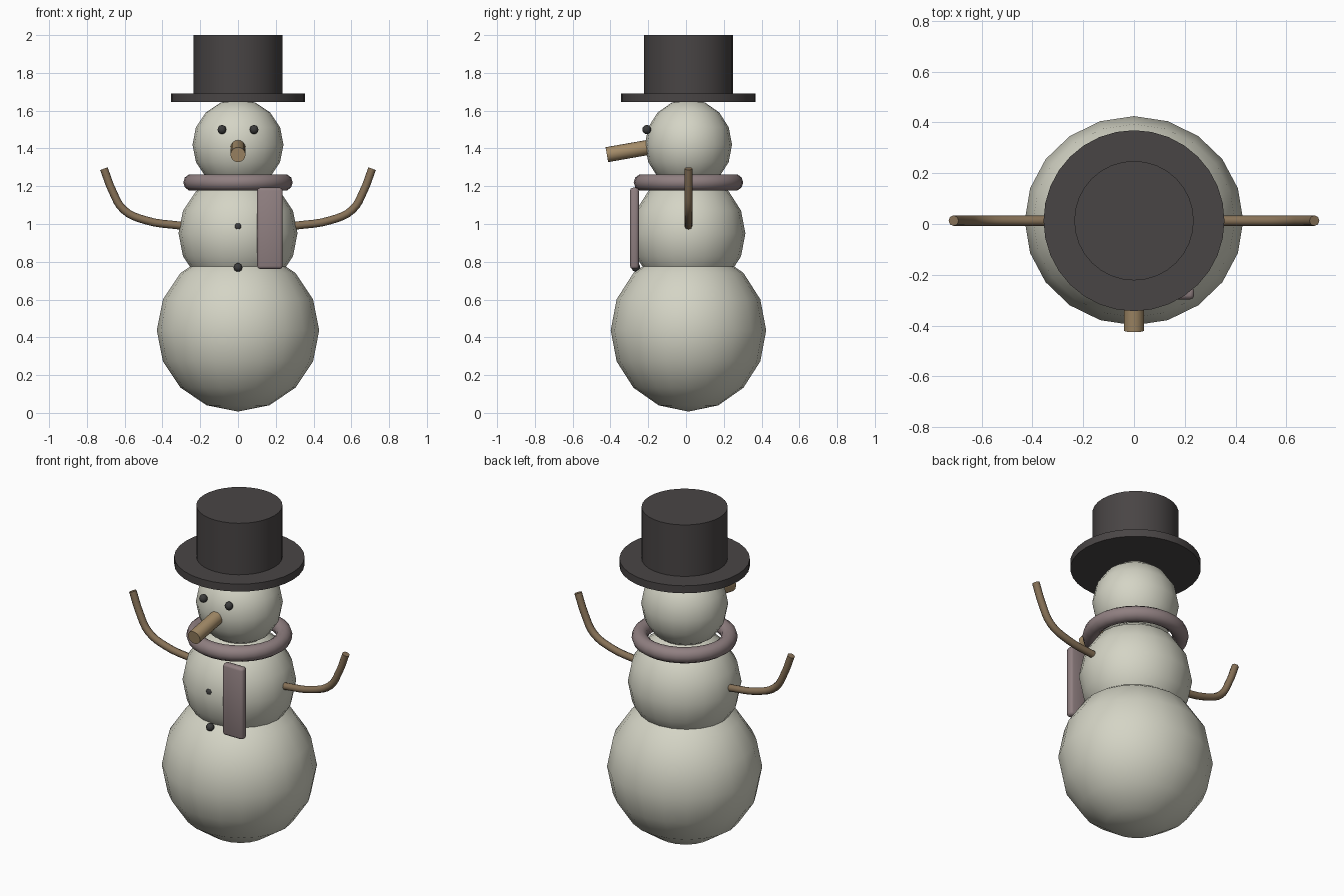
import bpy, bmesh, math
from mathutils import Matrix, Vector

if "Cube" in bpy.data.objects:
    bpy.data.objects.remove(bpy.data.objects["Cube"])

CY = 0.013  # the body axis sits slightly behind the origin


def material(name, rgb):
    m = bpy.data.materials.new(name)
    m.diffuse_color = (*rgb, 1)
    m.use_nodes = True
    m.node_tree.nodes["Principled BSDF"].inputs["Base Color"].default_value = m.diffuse_color
    return m


SNOW = material("snow", (0.66, 0.66, 0.56))
HAT = material("hat_black", (0.066, 0.059, 0.059))
WOOD = material("twig_brown", (0.24, 0.165, 0.095))
CARROT = material("nose_tan", (0.37, 0.26, 0.14))
CLOTH = material("scarf_mauve", (0.28, 0.215, 0.22))
COAL = material("coal", (0.045, 0.045, 0.045))


def finish(name, bm, mat, angle=40):
    me = bpy.data.meshes.new(name)
    bm.to_mesh(me)
    bm.free()
    me.materials.append(mat)
    me.shade_smooth()
    me.set_sharp_from_angle(angle=math.radians(angle))
    ob = bpy.data.objects.new(name, me)
    bpy.context.scene.collection.objects.link(ob)
    return ob


def ball(name, loc, size, mat, seg=20, rings=8):
    bm = bmesh.new()
    m = Matrix.Translation(loc) @ Matrix.Diagonal((*size, 1))
    bmesh.ops.create_uvsphere(bm, u_segments=seg, v_segments=rings, radius=1, matrix=m)
    return finish(name, bm, mat, 80)


def rod(name, a, b, r, mat, seg):
    a, b = Vector(a), Vector(b)
    bm = bmesh.new()
    m = Matrix.Translation((a + b) / 2) @ (b - a).to_track_quat('Z', 'Y').to_matrix().to_4x4()
    bmesh.ops.create_cone(bm, cap_ends=True, segments=seg, radius1=r, radius2=r,
                          depth=(b - a).length, matrix=m)
    return finish(name, bm, mat)


# Three snowballs, slightly narrower front to back
for name, z, r in (("lower_body", 0.437, 0.43), ("upper_body", 0.95, 0.315), ("head", 1.42, 0.241)):
    ball(name, (0, CY, z), (r, r * 0.957, r), SNOW)

# Top hat
rod("hat_brim", (0, CY, 1.645), (0, CY, 1.69), 0.356, HAT, 32)
rod("hat_crown", (0, CY, 1.68), (0, CY, 2.0), 0.235, HAT, 32)

# Nose, drooping slightly
rod("nose", (0, -0.14, 1.416), (0, -0.419, 1.367), 0.04, CARROT, 16)

# Eyes and buttons
for side, x in (("left", 0.085), ("right", -0.085)):
    ball("eye_" + side, (x, -0.208, 1.5), (0.023, 0.023, 0.024), COAL, 12, 8)
for i, (y, z) in enumerate(((-0.265, 0.985), (-0.265, 0.77))):
    ball(f"button_{i + 1}", (0, y, z), (0.023, 0.023, 0.023), COAL, 12, 8)

# Scarf loop
bpy.ops.mesh.primitive_torus_add(location=(0, CY, 1.22), major_radius=0.245, minor_radius=0.045,
                                 major_segments=28, minor_segments=10)
loop = bpy.context.object
loop.name = "scarf_loop"
loop.data.materials.append(CLOTH)
loop.data.shade_smooth()

# Hanging scarf end
bm = bmesh.new()
bmesh.ops.create_cube(bm, size=1, matrix=Matrix.Translation((0.169, -0.273, 0.977))
                      @ Matrix.Diagonal((0.135, 0.047, 0.43, 1)))
bmesh.ops.bevel(bm, geom=bm.edges[:], offset=0.015, segments=2, profile=0.5, affect='EDGES')
finish("scarf_end", bm, CLOTH, 50)

# Twig arms
PATH = ((0.27, 0.988), (0.31, 0.992), (0.49, 1.02), (0.605, 1.075), (0.665, 1.175), (0.71, 1.293))
for side, s in (("left", 1), ("right", -1)):
    cu = bpy.data.curves.new("arm_" + side, 'CURVE')
    cu.dimensions = '3D'
    cu.bevel_depth = 0.021
    cu.bevel_resolution = 2
    cu.use_fill_caps = True
    cu.resolution_u = 4
    sp = cu.splines.new('BEZIER')
    sp.bezier_points.add(len(PATH) - 1)
    for p, (x, z) in zip(sp.bezier_points, PATH):
        p.co = (s * x, CY, z)
        p.handle_left_type = p.handle_right_type = 'AUTO'
    cu.materials.append(WOOD)
    arm = bpy.data.objects.new("arm_" + side, cu)
    bpy.context.scene.collection.objects.link(arm)
    bpy.ops.object.select_all(action='DESELECT')
    arm.select_set(True)
    bpy.context.view_layer.objects.active = arm
    bpy.ops.object.convert(target='MESH')
    bpy.ops.object.shade_smooth_by_angle(angle=math.radians(50))
